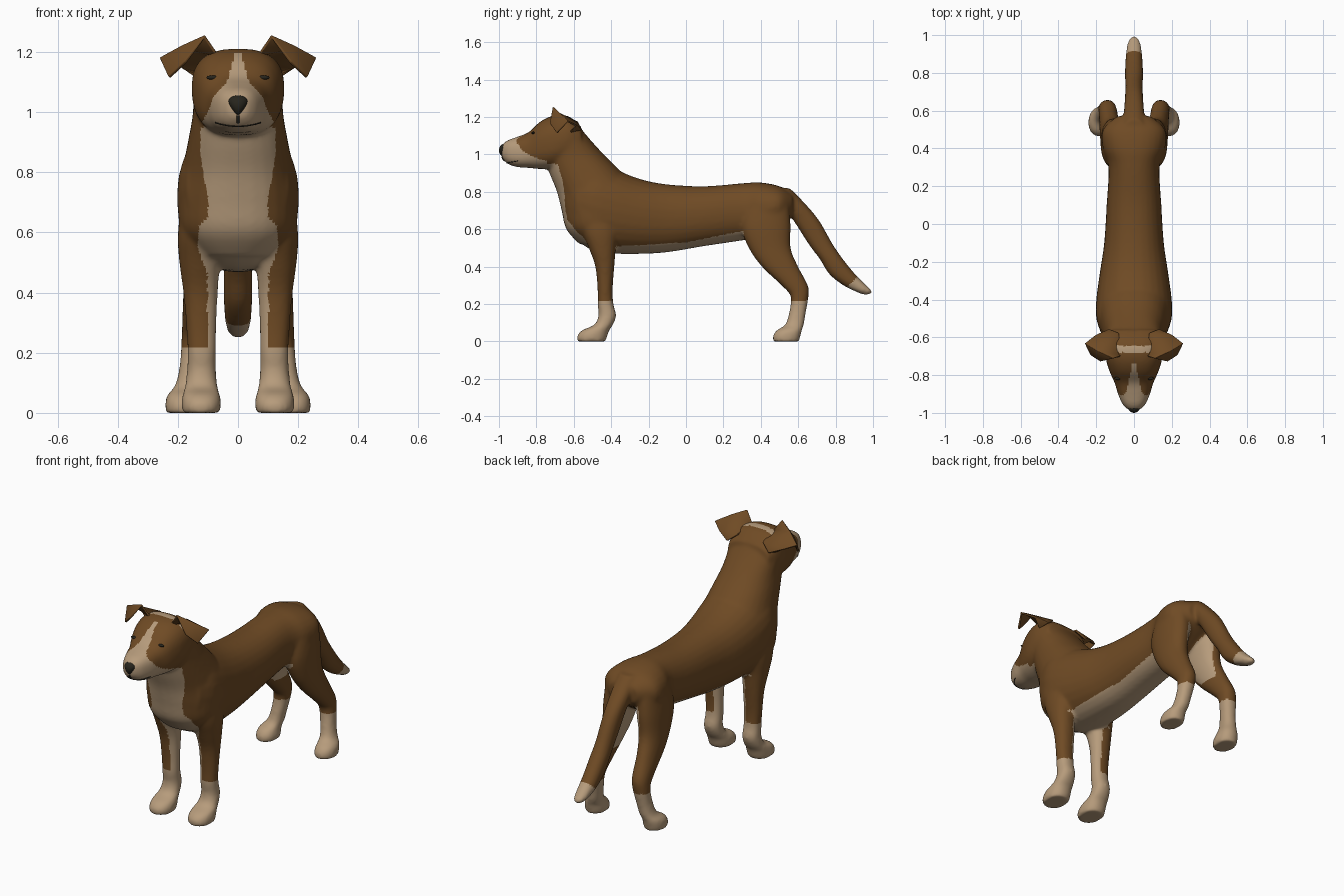
import bpy, bmesh, math
from mathutils import Vector

cube = bpy.data.objects.get("Cube")
if cube:
    bpy.data.objects.remove(cube)


def material(name, rgb):
    m = bpy.data.materials.new(name)
    m.use_nodes = True
    m.diffuse_color = (*rgb, 1)
    bsdf = m.node_tree.nodes["Principled BSDF"]
    bsdf.inputs["Base Color"].default_value = (*rgb, 1)
    bsdf.inputs["Roughness"].default_value = 0.8
    return m


BROWN = material("brown fur", (0.16, 0.07, 0.018))
CREAM = material("cream fur", (0.47, 0.33, 0.2))
DARK = material("dark nose", (0.02, 0.018, 0.012))


def add_object(name, mesh, *mats):
    ob = bpy.data.objects.new(name, mesh)
    bpy.context.collection.objects.link(ob)
    for m in mats:
        mesh.materials.append(m)
    return ob


def resample(rows, steps=4):
    """Smooth spline through the rows of slice sizes."""
    out = []
    for i in range(len(rows) - 1):
        p0, p1 = rows[max(i - 1, 0)], rows[i]
        p2, p3 = rows[i + 1], rows[min(i + 2, len(rows) - 1)]
        for k in range(steps):
            t = k / steps
            out.append([b + 0.5 * t * (c - a + t * (2 * a - 5 * b + 4 * c - d + t * (3 * (b - c) + d - a)))
                        for a, b, c, d in zip(p0, p1, p2, p3)])
    return out + [list(rows[-1])]


def loft(bm, rows, axis, side=1, power=2.2, n=28):
    """Skin slices (position, low, high, x0, x1) across the y or z axis."""
    rings = []
    for t, lo, hi, x0, x1 in resample(rows):
        ring = []
        for k in range(n):
            a = 2 * math.pi * k / n
            c, s = (math.copysign(abs(f) ** (2 / power), f) for f in (math.cos(a), math.sin(a)))
            x = side * ((x0 + x1) / 2 + c * (x1 - x0) / 2)
            v = (lo + hi) / 2 + s * (hi - lo) / 2
            ring.append(bm.verts.new((x, t, v) if axis == "y" else (x, v, t)))
        rings.append(ring)
    for r0, r1 in zip(rings, rings[1:]):
        for k in range(n):
            j = (k + 1) % n
            bm.faces.new((r0[k], r0[j], r1[j], r1[k]))
    bm.faces.new(rings[0])
    bm.faces.new(rings[-1])


def centred(rows):
    return [(t, lo, hi, -w, w) for t, lo, hi, w in rows]


def lerp_table(table, t):
    for (a, va), (b, vb) in zip(table, table[1:]):
        if t <= b:
            return va + (vb - va) * max(0, (t - a) / (b - a))
    return table[-1][1]


# Slices of each body part
TORSO = centred([(0.57, .67, .79, .09), (0.5, .62, .83, .165), (0.4, .56, .85, .165),
                 (0.3, .54, .846, .135), (0.1, .51, .83, .145), (-.1, .477, .84, .158),
                 (-.25, .468, .87, .18), (-.4, .47, .93, .2), (-.5, .485, .97, .2),
                 (-.59, .55, .95, .17)])
NECK = centred([(.52, -.57, -.3, .13), (.6, -.64, -.28, .19), (.7, -.665, -.28, .197),
                (.8, -.69, -.26, .187), (.9, -.73, -.34, .167), (1.0, -.76, -.44, .15),
                (1.1, -.76, -.53, .148), (1.17, -.72, -.585, .125)])
HEAD = centred([(-.985, .985, 1.05, .03), (-.955, .95, 1.075, .06), (-.9, .932, 1.095, .085),
                (-.84, .928, 1.12, .103), (-.78, .922, 1.175, .13), (-.71, .925, 1.207, .15),
                (-.63, .96, 1.205, .153), (-.56, 1.0, 1.15, .13)])
TAIL = centred([(.82, .46, .555, .05), (.75, .5, .625, .055), (.65, .572, .71, .05), (.52, .655, .785, .046),
                (.44, .715, .84, .048), (.36, .765, .905, .047), (.3, .84, .965, .042),
                (.27, .9, .995, .034), (.25, .945, .985, .014)])
FRONT_LEG = [(.75, -.58, -.36, .06, .18), (.6, -.56, -.36, .05, .2), (.5, -.52, -.375, .06, .195),
             (.4, -.485, -.383, .067, .182), (.28, -.473, -.392, .072, .172), (.2, -.473, -.388, .073, .168),
             (.14, -.468, -.373, .073, .17), (.09, -.49, -.39, .068, .176), (.06, -.555, -.41, .06, .185),
             (.03, -.582, -.42, .056, .188), (0, -.58, -.43, .06, .186)]
HIND_LEG = [(.75, .33, .55, .03, .16), (.62, .295, .56, .035, .175), (.5, .335, .56, .055, .178),
            (.4, .405, .6, .075, .182), (.3, .51, .652, .088, .186), (.24, .56, .655, .098, .188),
            (.15, .55, .64, .115, .195), (.09, .53, .63, .125, .21), (.06, .485, .62, .13, .235),
            (.03, .465, .612, .126, .242), (0, .465, .605, .13, .24)]

bm = bmesh.new()
loft(bm, TORSO, "y")
loft(bm, NECK, "z")
loft(bm, HEAD, "y", power=2.6)
loft(bm, TAIL, "z")
for s in (-1, 1):
    loft(bm, FRONT_LEG, "z", s)
    loft(bm, HIND_LEG, "z", s)
bmesh.ops.recalc_face_normals(bm, faces=bm.faces)
mesh = bpy.data.meshes.new("body_parts")
bm.to_mesh(mesh)
bm.free()

# Merge the parts into one soft skin
body = add_object("body", mesh)
fuse = body.modifiers.new("fuse", "REMESH")
fuse.mode = "VOXEL"
fuse.voxel_size = 0.0085
soften = body.modifiers.new("soften", "SMOOTH")
soften.factor = 0.5
soften.iterations = 14
skin = bpy.data.meshes.new_from_object(body.evaluated_get(bpy.context.evaluated_depsgraph_get()))
body.modifiers.clear()
body.data = skin
bpy.data.meshes.remove(mesh)
skin.name = "body"
skin.materials.clear()
skin.materials.append(BROWN)
skin.materials.append(CREAM)

# Half widths of the face and chest markings by height
BLAZE = [(.95, .13), (1.0, .1), (1.05, .082), (1.1, .037), (1.15, .022), (1.21, .008)]
BIB = [(.46, .1), (.55, .135), (.62, .13), (.65, .1), (.72, .1), (.85, .125), (.97, .125)]
BELLY = [(-.5, .5), (-.38, .508), (0, .53), (.3, .59)]


def is_cream(p, n):
    x, y, z = abs(p.x), p.y, p.z
    inward = n.x * math.copysign(1, p.x) < -0.3
    if y < -.68 and z > .95:
        return y < -.74 and x < lerp_table(BLAZE, z)
    if y < -.48 and z > .46:
        return n.y < 0.2 and x < lerp_table(BIB, z)
    if y > .6 and z > .24:
        return y - z > .57
    if z < .22:
        return True
    if y < -.3 and z < .5:
        return x < .088 or inward or (x < .12 and n.z < -.4)
    if y < .31:
        return z < lerp_table(BELLY, y) and x < .15 and n.z < .1
    return .38 < z < .68 and x < .09 and inward


for f in skin.polygons:
    f.use_smooth = True
    f.material_index = int(is_cream(f.center, f.normal))


def on_face(x, z):
    """Point of the skin seen straight ahead at x, z."""
    hit, point, normal, _ = body.ray_cast(Vector((x, -2, z)), Vector((0, 1, 0)))
    return point if hit else Vector((x, -.9, z))


def blob(name, centre, size, taper=0):
    b = bmesh.new()
    bmesh.ops.create_uvsphere(b, u_segments=20, v_segments=14, radius=1)
    for v in b.verts:
        v.co.x *= 1 + taper * v.co.z
        v.co = Vector(centre) + Vector(c * s for c, s in zip(v.co, size))
    m = bpy.data.meshes.new(name)
    b.to_mesh(m)
    b.free()
    m.shade_smooth()
    return add_object(name, m, DARK)


def line(name, points, radius):
    cu = bpy.data.curves.new(name, "CURVE")
    cu.dimensions = "3D"
    cu.bevel_depth = radius
    cu.bevel_resolution = 2
    sp = cu.splines.new("POLY")
    sp.points.add(len(points) - 1)
    for q, p in zip(sp.points, points):
        q.co = (*p, 1)
    return add_object(name, cu, DARK)


# Nose, groove under it and mouth
blob("nose", (0, -.972, 1.022), (.029, .028, .034), 0.55)
line("nose_groove", [on_face(0, .965 + .005 * i) for i in range(6)], .005)
line("mouth", [on_face(.075 * t / 8, .953 + .012 * (t / 8) ** 2) for t in range(-8, 9)], .0025)

# Narrow eyes and folded ears
for s, label in ((1, "left"), (-1, "right")):
    blob(label + "_eye", on_face(s * .085, 1.115), (.02, .008, .007))
    pts = [(.07, -.7, 1.19), (.11, -.712, 1.252), (.185, -.675, 1.217), (.258, -.632, 1.177),
           (.13, -.56, 1.13), (.14, -.62, 1.12), (.175, -.725, 1.165), (.228, -.69, 1.115),
           (.2, -.59, 1.155), (.08, -.58, 1.17)]
    b = bmesh.new()
    v = [b.verts.new((s * x, y, z)) for x, y, z in pts]
    for ids in ((0, 1, 2, 9), (9, 2, 8, 4), (2, 3, 8), (1, 6, 2), (2, 6, 7, 3), (5, 4, 8)):
        b.faces.new([v[i] for i in ids])
    bmesh.ops.recalc_face_normals(b, faces=b.faces)
    m = bpy.data.meshes.new(label + "_ear")
    b.to_mesh(m)
    b.free()
    ear = add_object(label + "_ear", m, BROWN)
    thick = ear.modifiers.new("thickness", "SOLIDIFY")
    thick.thickness = .012
    thick.offset = 0
    rounded = ear.modifiers.new("rounded", "BEVEL")
    rounded.width = .004
    rounded.segments = 2
    m.shade_smooth()
